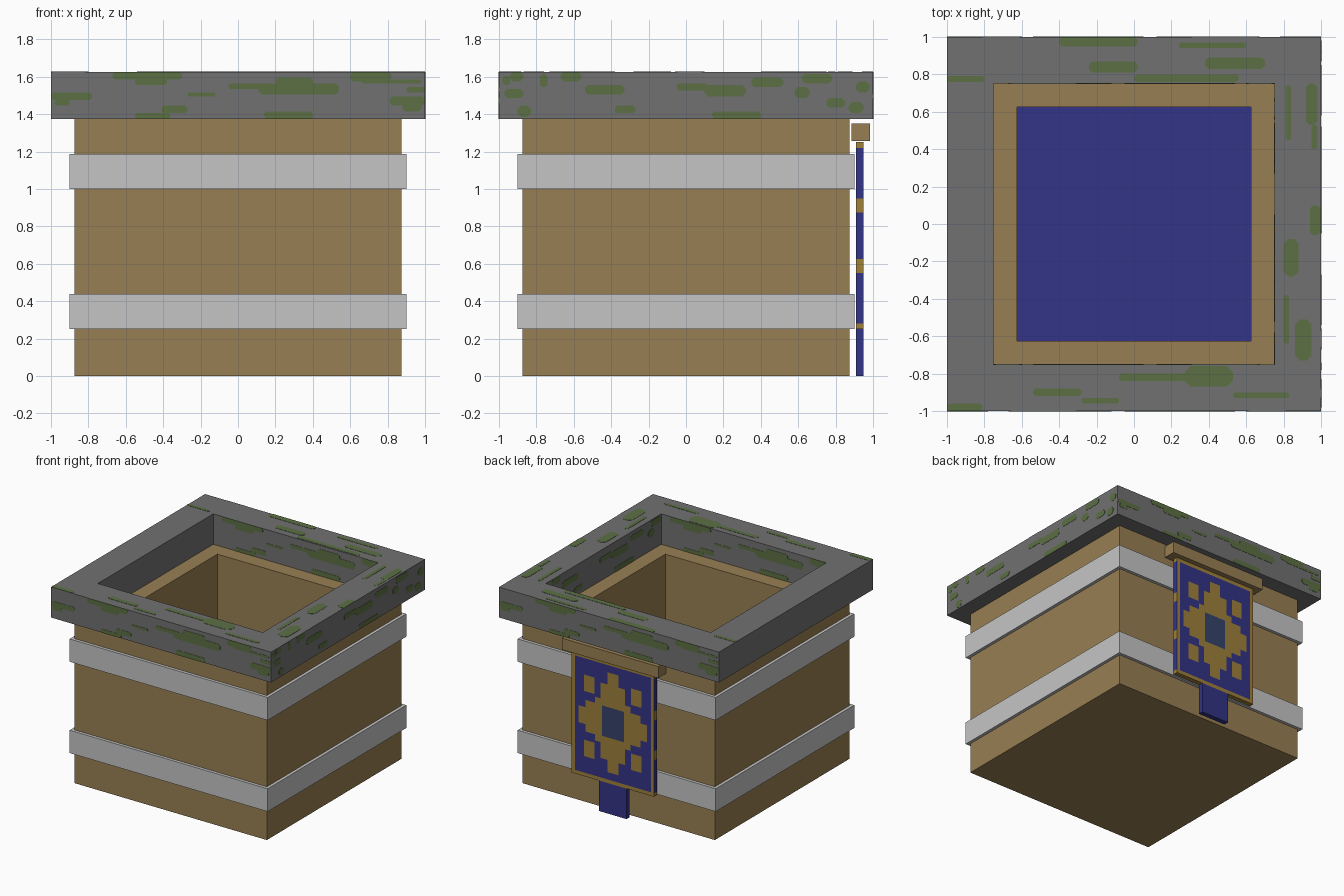
import bpy
import bmesh
from mathutils import Vector

cube = bpy.data.objects.get("Cube")
if cube:
    bpy.data.objects.remove(cube, do_unlink=True)


def material(name, rgb):
    """Flat material from an 8-bit display colour."""
    linear = [((c / 255 + 0.055) / 1.055) ** 2.4 for c in rgb] + [1.0]
    mat = bpy.data.materials.new(name)
    mat.use_nodes = True
    mat.diffuse_color = linear
    mat.node_tree.nodes["Principled BSDF"].inputs["Base Color"].default_value = linear
    return mat


wood = material("wood", (152, 127, 83))
stone = material("stone", (113, 113, 113))
moss = material("moss", (92, 112, 68))
silver = material("silver", (197, 197, 197))
blue = material("deep blue", (51, 51, 135))
gold = material("gold", (158, 128, 58))
slate = material("slate blue", (53, 68, 106))


def finish(name, bm, *mats):
    mesh = bpy.data.meshes.new(name)
    bm.to_mesh(mesh)
    bm.free()
    for mat in mats:
        mesh.materials.append(mat)
    obj = bpy.data.objects.new(name, mesh)
    bpy.context.collection.objects.link(obj)
    return obj


def box(name, low, high, mat):
    bm = bmesh.new()
    low, high = Vector(low), Vector(high)
    bmesh.ops.create_cube(bm, size=1)
    bmesh.ops.scale(bm, vec=high - low, verts=bm.verts)
    bmesh.ops.translate(bm, vec=(low + high) / 2, verts=bm.verts)
    return finish(name, bm, mat)


def square_ring(name, outer, inner, z0, z1, mat):
    """Square tube made by sweeping a rectangular profile round four corners."""
    bm = bmesh.new()
    profile = [(outer, z0), (outer, z1), (inner, z1), (inner, z0)]
    corners = [(-1, -1), (1, -1), (1, 1), (-1, 1)]
    loops = [[bm.verts.new((sx * r, sy * r, z)) for r, z in profile] for sx, sy in corners]
    for i in range(4):
        a, b = loops[i], loops[(i + 1) % 4]
        for j in range(4):
            k = (j + 1) % 4
            bm.faces.new((a[j], b[j], b[k], a[k]))
    bmesh.ops.recalc_face_normals(bm, faces=bm.faces)
    return finish(name, bm, mat)


# Wooden tub, floor, metal bands and stone rim
RIM = 1.375
square_ring("tub_walls", 0.875, 0.625, 0, RIM, wood)
box("tub_floor", (-0.625, -0.625, 0), (0.625, 0.625, 0.245), wood)
box("floor_lining", (-0.625, -0.625, 0.245), (0.625, 0.625, 0.25), blue)
square_ring("lower_band", 0.9, 0.875, 0.25, 0.4375, silver)
square_ring("upper_band", 0.9, 0.875, 1.0, 1.1875, silver)
square_ring("stone_rim", 1, 0.75, RIM, 1.625, stone)


# Moss patches: thin plates, in hundredths (left, right, bottom, top)
def moss_plates(name, patches, origin, u, v, limit=100):
    bm = bmesh.new()
    origin, u, v = Vector(origin), Vector(u), Vector(v)
    for a, b, c, d in patches:
        a, b = max(a, -limit), min(b, limit)
        if b - a < 2:
            continue
        cut = min(b - a, d - c) * 0.3
        outline = [(a + cut, c), (b - cut, c), (b, c + cut), (b, d - cut),
                   (b - cut, d), (a + cut, d), (a, d - cut), (a, c + cut)]
        bm.faces.new([bm.verts.new(origin + (u * p + v * q) / 100) for p, q in outline])
    obj = finish(name, bm, moss)
    plate = obj.modifiers.new("plate", "SOLIDIFY")
    plate.thickness, plate.offset = 0.002, 1


long_moss = [
    (-67, -30, 21, 25), (-55, -38, 18, 22), (-5, 15, 16, 19), (11, 54, 13, 19),
    (20, 40, 18, 22), (-100, -78, 10, 14), (-98, -90, 7, 10), (-41, -27, 3, 7),
    (-55, -36, 0, 3), (14, 40, 0, 4), (-27, -12, 12, 14), (60, 82, 20, 25),
    (66, 98, 19, 21), (81, 100, 7, 12), (88, 98, 4, 8), (90, 100, 14, 17)]
side_moss = [
    (-98, -94, 18, 23), (-94, -87, 20, 25), (-97, -87, 11, 16), (-90, -83, 1, 7),
    (-78, -74, 17, 24), (-67, -56, 20, 25), (-54, -33, 13, 18), (-38, -27, 3, 7),
    (-5, 12, 15, 19), (10, 32, 12, 18), (14, 40, 0, 4), (35, 52, 17, 22),
    (58, 66, 11, 17), (62, 78, 19, 24), (75, 85, 6, 11), (87, 95, 3, 9),
    (91, 98, 14, 20)]
top_moss = [
    (-40, 2, 95, 100), (-24, 2, 81, 87), (24, 60, 94, 97), (38, 70, 83, 89),
    (-100, -80, 76, 79), (0, 56, 76, 80), (-100, -81, -100, -96),
    (-54, -28, -92, -88), (-28, -8, -96, -93), (-8, 30, -84, -80),
    (27, 53, -87, -76), (53, 83, -93, -90), (81, 84, 45, 74), (92, 98, 53, 75),
    (95, 98, 40, 53), (80, 88, -28, -8), (94, 100, -6, 10), (86, 95, -73, -51),
    (80, 83, -64, -38)]
X, Y, Z = Vector((1, 0, 0)), Vector((0, 1, 0)), Vector((0, 0, 1))
base = Z * RIM
moss_plates("moss_front", long_moss, base - Y, X, Z)
moss_plates("moss_back", long_moss, base + Y, -X, Z)
moss_plates("moss_side", side_moss, base + X, Y, Z)
moss_plates("moss_top", top_moss, Z * 1.625, X, Y)
moss_plates("moss_inner_back", long_moss, base + Y * 0.75, X, Z, 75)
moss_plates("moss_inner_front", long_moss, base - Y * 0.75, -X, Z, 75)
moss_plates("moss_inner_side", side_moss, base + X * 0.75, -Y, Z, 75)

# Banner cloth: a sheet cut along the emblem's edges, coloured by rule
HALF_W, HALF_H, TRIM, MID = 0.375, 0.5, 0.03, 0.75
steps = [(0.05, 0.41), (0.11, 0.31), (0.16, 0.18), (0.25, 0.13), (0.31, 0.07)]
spot_u, spot_v = (0.165, 0.26), (0.2, 0.335)
core_u, core_v = 0.1, 0.125


def emblem(u, v):
    """Slot of the colour at a point: blue, gold or slate."""
    u, v = abs(u), abs(v)
    if u < core_u and v < core_v:
        return 2
    trim = u > HALF_W - TRIM or v > HALF_H - TRIM
    spot = spot_u[0] < u < spot_u[1] and spot_v[0] < v < spot_v[1]
    return int(trim or spot or any(u < a and v < b for a, b in steps))


def both_signs(values):
    return sorted({s * x for x in values for s in (-1, 1)})


us = both_signs([a for a, b in steps] + [*spot_u, core_u, HALF_W - TRIM, HALF_W])
vs = both_signs([b for a, b in steps] + [*spot_v, core_v, HALF_H - TRIM, HALF_H])
bm = bmesh.new()
grid = [[bm.verts.new((u, 0.95, MID + v)) for v in vs] for u in us]
for i in range(len(us) - 1):
    for j in range(len(vs) - 1):
        face = bm.faces.new((grid[i][j], grid[i][j + 1], grid[i + 1][j + 1], grid[i + 1][j]))
        face.material_index = emblem((us[i] + us[i + 1]) / 2, (vs[j] + vs[j + 1]) / 2)
extruded = bmesh.ops.extrude_face_region(bm, geom=bm.faces[:], use_keep_orig=True)
moved = [e for e in extruded["geom"] if isinstance(e, bmesh.types.BMVert)]
bmesh.ops.translate(bm, vec=-Y * 0.04, verts=moved)
bmesh.ops.recalc_face_normals(bm, faces=bm.faces)
for face in bm.faces:
    if abs(face.normal.x) > 0.5:
        v = abs(face.calc_center_median().z - MID)
        face.material_index = int(v > HALF_H - TRIM or core_v < v < spot_v[0] + 0.05)
finish("banner_cloth", bm, blue, gold, slate)

# Banner tail and hanging bar
box("banner_tail", (-0.125, 0.91, 0), (0.125, 0.95, 0.25), blue)
box("banner_bar", (-0.4375, 0.885, 1.255), (0.4375, 0.985, 1.35), wood)
